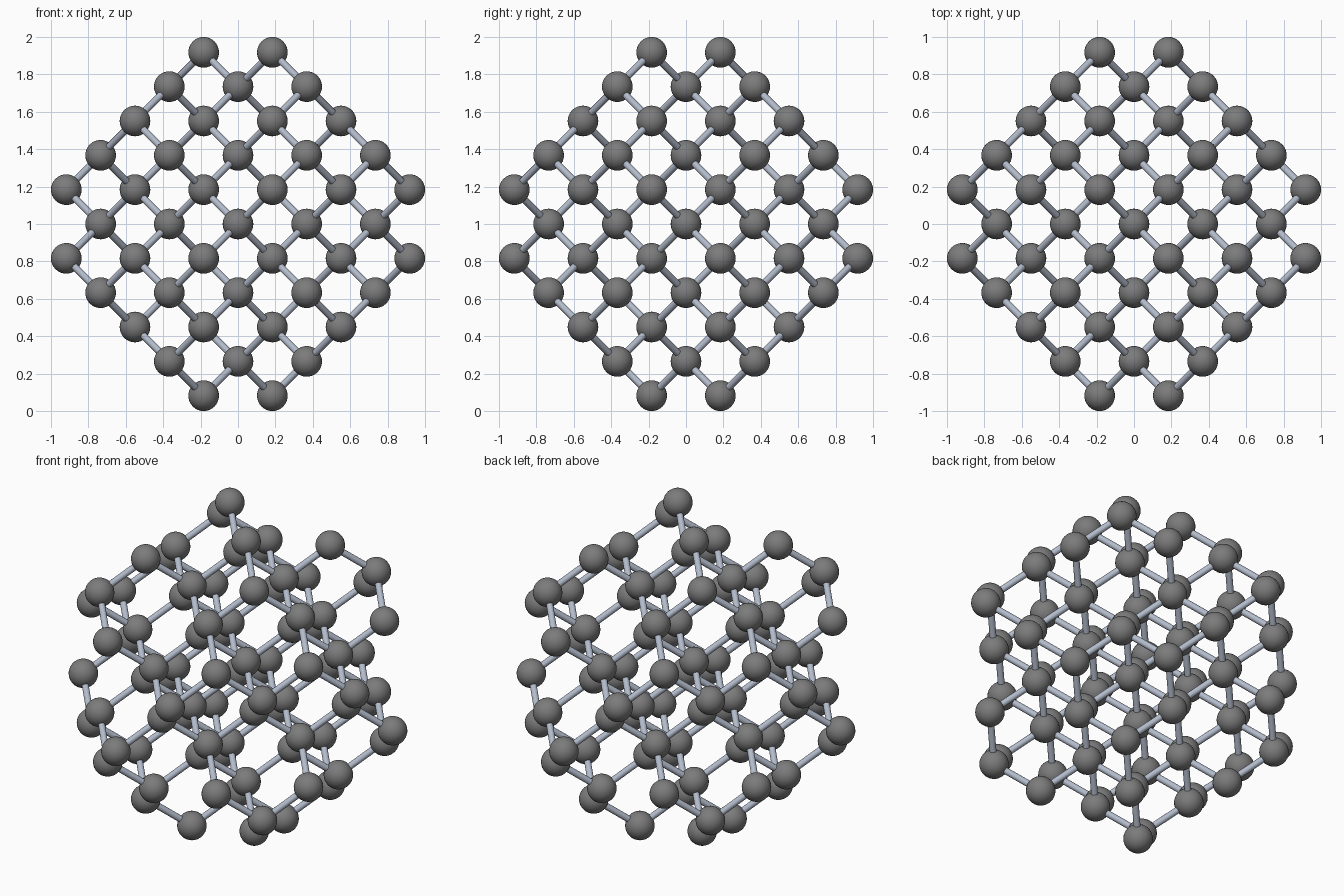
import bpy
from mathutils import Vector

if "Cube" in bpy.data.objects:
    bpy.data.objects.remove(bpy.data.objects["Cube"])

ATOM_R = 0.082
STICK_R = 0.019
U = (1 - ATOM_R) / 5          # lattice step; outermost atoms sit 5 steps out
CENTRE = Vector((0, 0, 1))


def material(name, colour):
    mat = bpy.data.materials.new(name)
    mat.diffuse_color = (*colour, 1)
    mat.use_nodes = True
    mat.node_tree.nodes["Principled BSDF"].inputs["Base Color"].default_value = mat.diffuse_color
    return mat


def instance(source, name):
    obj = bpy.data.objects.new(name, source.data)
    bpy.context.collection.objects.link(obj)
    return obj


# Diamond lattice: all-even sites plus all-odd sites, cut to a ball
R = range(-5, 6)
sites = [Vector((x, y, z)) for x in R for y in R for z in R
         if x % 2 == y % 2 == z % 2
         and (x + y + z) % 4 == x % 2
         and x * x + y * y + z * z <= 27]
keys = {tuple(map(int, s)) for s in sites}

# Master ball and stick
bpy.ops.mesh.primitive_uv_sphere_add(segments=32, ring_count=16, radius=ATOM_R)
ball = bpy.context.object
ball.name = "atom"
bpy.ops.object.shade_smooth()
ball.data.materials.append(material("dark_grey", (0.2, 0.2, 0.2)))

bpy.ops.mesh.primitive_cylinder_add(vertices=16, radius=STICK_R, depth=U * 3 ** 0.5)
stick = bpy.context.object
stick.name = "bond"
bpy.ops.object.shade_smooth_by_angle()
stick.data.materials.append(material("pale_blue_grey", (0.45, 0.5, 0.6)))

# Atoms
for i, s in enumerate(sites):
    obj = ball if i == 0 else instance(ball, "atom")
    obj.location = CENTRE + s * U

# Bonds: every even site reaches up to four odd neighbours
first = True
for s in sites:
    if int(s.x) % 2:
        continue
    for d in ((-1, -1, -1), (1, 1, -1), (1, -1, 1), (-1, 1, 1)):
        d = Vector(d)
        if tuple(map(int, s + d)) not in keys:
            continue
        obj = stick if first else instance(stick, "bond")
        first = False
        obj.location = CENTRE + (s + d / 2) * U
        obj.rotation_mode = 'QUATERNION'
        obj.rotation_quaternion = d.to_track_quat('Z', 'Y')
